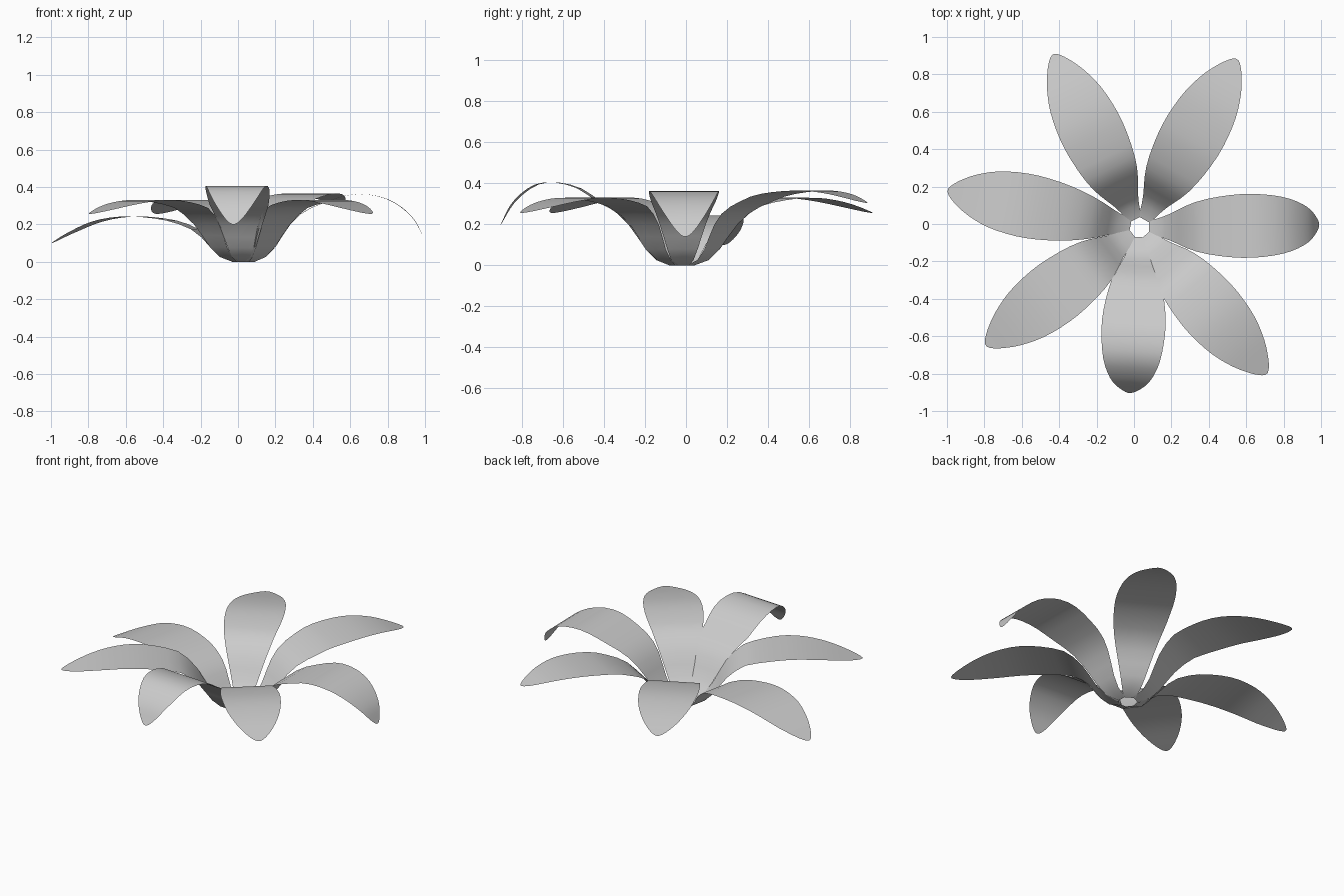
import bpy, bmesh, math
from mathutils import Vector

cube = bpy.data.objects.get("Cube")
if cube:
    bpy.data.objects.remove(cube)

petal_grey = bpy.data.materials.new("petal_grey")
petal_grey.use_nodes = True
colour = (0.6, 0.6, 0.6, 1)
petal_grey.diffuse_color = colour
petal_grey.node_tree.nodes["Principled BSDF"].inputs["Base Color"].default_value = colour

CENTRE = Vector((0.03, -0.02, 0))
ROWS = 24

# Petal side profiles: distance from the centre, height
CUP = [(0.05, 0.0), (0.11, 0.02), (0.17, 0.08)]
SIDE = [(0.24, 0.19), (0.31, 0.26), (0.39, 0.3)]
level = CUP + SIDE + [(0.6, 0.33), (0.8, 0.312), (1.035, 0.256)]
raised = CUP + SIDE + [(0.52, 0.345), (0.72, 0.365), (0.88, 0.35), (1.04, 0.305)]
low = CUP + [(0.23, 0.15), (0.29, 0.185), (0.4, 0.222), (0.6, 0.243),
             (0.78, 0.22), (0.93, 0.16), (1.045, 0.1)]
curled = CUP + SIDE + [(0.55, 0.355), (0.68, 0.358), (0.8, 0.32), (0.9, 0.24), (0.96, 0.14)]
arched = CUP + SIDE + [(0.5, 0.375), (0.62, 0.405), (0.72, 0.39), (0.82, 0.31), (0.885, 0.2)]

# Half width against fraction of petal length
WIDTH = [(0, 0.035), (0.1, 0.065), (0.2, 0.095), (0.36, 0.142), (0.5, 0.166), (0.62, 0.17),
         (0.75, 0.152), (0.86, 0.113), (0.94, 0.067), (0.985, 0.03), (1, 0.008)]


def smooth_path(points, steps=12):
    """Catmull-Rom curve through the points."""
    p = [Vector(q) for q in points]
    p = [2 * p[0] - p[1]] + p + [2 * p[-1] - p[-2]]
    path = []
    for a, b, c, d in zip(p, p[1:], p[2:], p[3:]):
        for i in range(steps):
            t = i / steps
            path.append(0.5 * (2 * b + (c - a) * t + (2 * a - 5 * b + 4 * c - d) * t ** 2
                               + (3 * b - a - 3 * c + d) * t ** 3))
    return path + [p[-2]]


def value_at(path, x):
    for a, b in zip(path, path[1:]):
        if x <= b.x:
            return a.lerp(b, (x - a.x) / max(b.x - a.x, 1e-6)).y
    return path[-1].y


def sample(path, fraction):
    """Point at a fraction of the path's length."""
    left = fraction * sum((b - a).length for a, b in zip(path, path[1:]))
    for a, b in zip(path, path[1:]):
        size = (b - a).length
        if left <= size:
            return a.lerp(b, left / size)
        left -= size
    return path[-1]


width_path = smooth_path(WIDTH)


def petal(name, angle, profile):
    path = smooth_path(profile)
    out = Vector((math.cos(math.radians(angle)), math.sin(math.radians(angle)), 0))
    across = Vector((-out.y, out.x, 0))
    bm = bmesh.new()
    previous = None
    for i in range(ROWS + 1):
        t = math.sin(i / ROWS * math.pi / 2)   # closer rows near the tip
        r, z = sample(path, t)
        middle = CENTRE + out * r + Vector((0, 0, z))
        half = value_at(width_path, t)
        row = [bm.verts.new(middle + across * half * s) for s in (-1, 0, 1)]
        if previous:
            for k in range(2):
                bm.faces.new((previous[k], row[k], row[k + 1], previous[k + 1]))
        previous = row
    for face in bm.faces:
        face.smooth = True
    mesh = bpy.data.meshes.new(name)
    bm.to_mesh(mesh)
    bm.free()
    mesh.materials.append(petal_grey)
    bpy.context.collection.objects.link(bpy.data.objects.new(name, mesh))


petal("left_petal", 1, curled)
petal("back_left_petal", 60, raised)
petal("back_right_petal", 116.5, level)
petal("right_petal", 169, low)
petal("front_right_petal", 217.5, level)
petal("front_petal", 266.5, arched)
petal("front_left_petal", 311, level)
